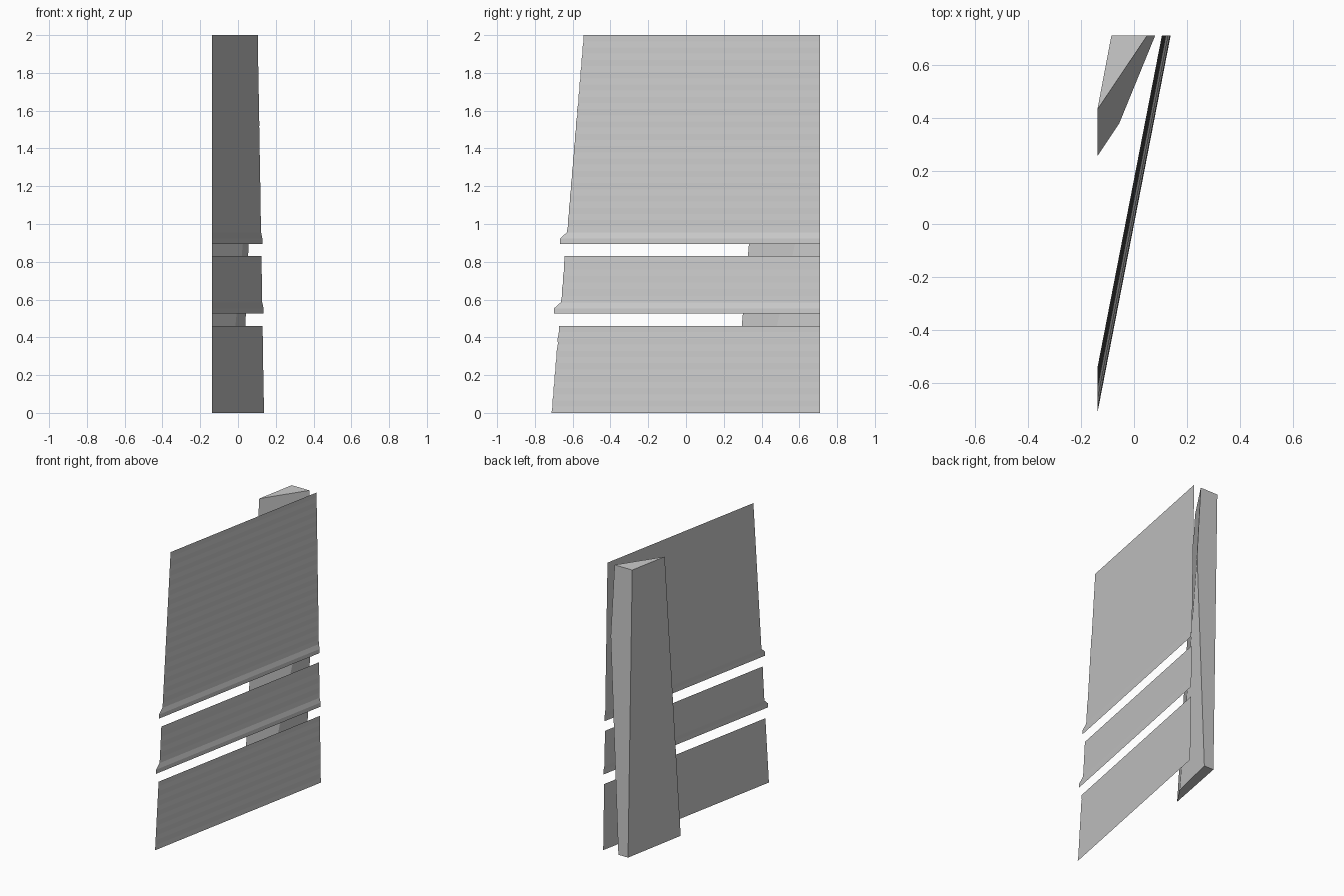
import bpy
import bmesh

cube = bpy.data.objects.get("Cube")
if cube:
    bpy.data.objects.remove(cube, do_unlink=True)

FRONT_X, BACK_Y, SLOPE = -0.138, 0.71, 0.194

grey = bpy.data.materials.new("plain_grey")
grey.use_nodes = True
colour = (0.6, 0.6, 0.6, 1)
grey.diffuse_color = colour
grey.node_tree.nodes["Principled BSDF"].inputs["Base Color"].default_value = colour


def finish(name, bm):
    mesh = bpy.data.meshes.new(name)
    bm.to_mesh(mesh)
    bm.free()
    mesh.materials.append(grey)
    obj = bpy.data.objects.new(name, mesh)
    bpy.context.collection.objects.link(obj)
    return obj


def wall_x(z):
    """Where the leaning wall meets the back plane at height z."""
    return 0.138 - 0.0165 * z


def panel(name, low, high, lip=False):
    """Thin leaning sheet, faintly ribbed, with an optional flared lower lip."""
    start = low + 0.06 if lip else low
    steps = max(2, round((high - start) / 0.033))
    profile = [(wall_x(low), low)] if not lip else [
        (wall_x(low) + 0.006, low), (wall_x(low) + 0.006, low + 0.028)]
    first = 0 if lip else 1
    for i in range(first, steps + 1):
        z = start + (high - start) * i / steps
        rib = 0.0006 * (i % 2) if i < steps else 0
        profile.append((wall_x(z) - rib, z))
    bm = bmesh.new()
    rows = []
    for x, z in profile:
        front_y = BACK_Y - (x - FRONT_X) / SLOPE
        rows.append((bm.verts.new((FRONT_X, front_y, z)),
                     bm.verts.new((x, BACK_Y, z))))
    for (a, b), (c, d) in zip(rows, rows[1:]):
        bm.faces.new((a, b, d, c))
    return finish(name, bm)


# Three wall panels separated by open slots
panel("lower_panel", 0, 0.46)
panel("middle_panel", 0.525, 0.83, lip=True)
panel("upper_panel", 0.895, 2, lip=True)

# Tapered post behind the wall, with an undercut towards its foot
bm = bmesh.new()
corners = {
    "top_front": (FRONT_X, 0.43, 2), "top_inner": (0.05, BACK_Y, 2),
    "top_outer": (-0.085, BACK_Y, 2), "knee": (0.08, BACK_Y, 1.5),
    "foot_front": (FRONT_X, 0.255, 0), "foot_knee": (-0.055, 0.38, 0),
    "foot_inner": (0.021, BACK_Y, 0), "foot_outer": (-0.053, BACK_Y, 0),
}
v = {key: bm.verts.new(co) for key, co in corners.items()}
for loop in (
    "top_front top_inner top_outer",
    "top_front foot_front foot_knee knee top_inner",
    "knee foot_knee foot_inner",
    "top_inner knee foot_inner foot_outer top_outer",
    "top_outer foot_outer foot_front top_front",
    "foot_front foot_outer foot_inner foot_knee",
):
    bm.faces.new([v[key] for key in loop.split()])
bmesh.ops.recalc_face_normals(bm, faces=bm.faces)
finish("rear_post", bm)
